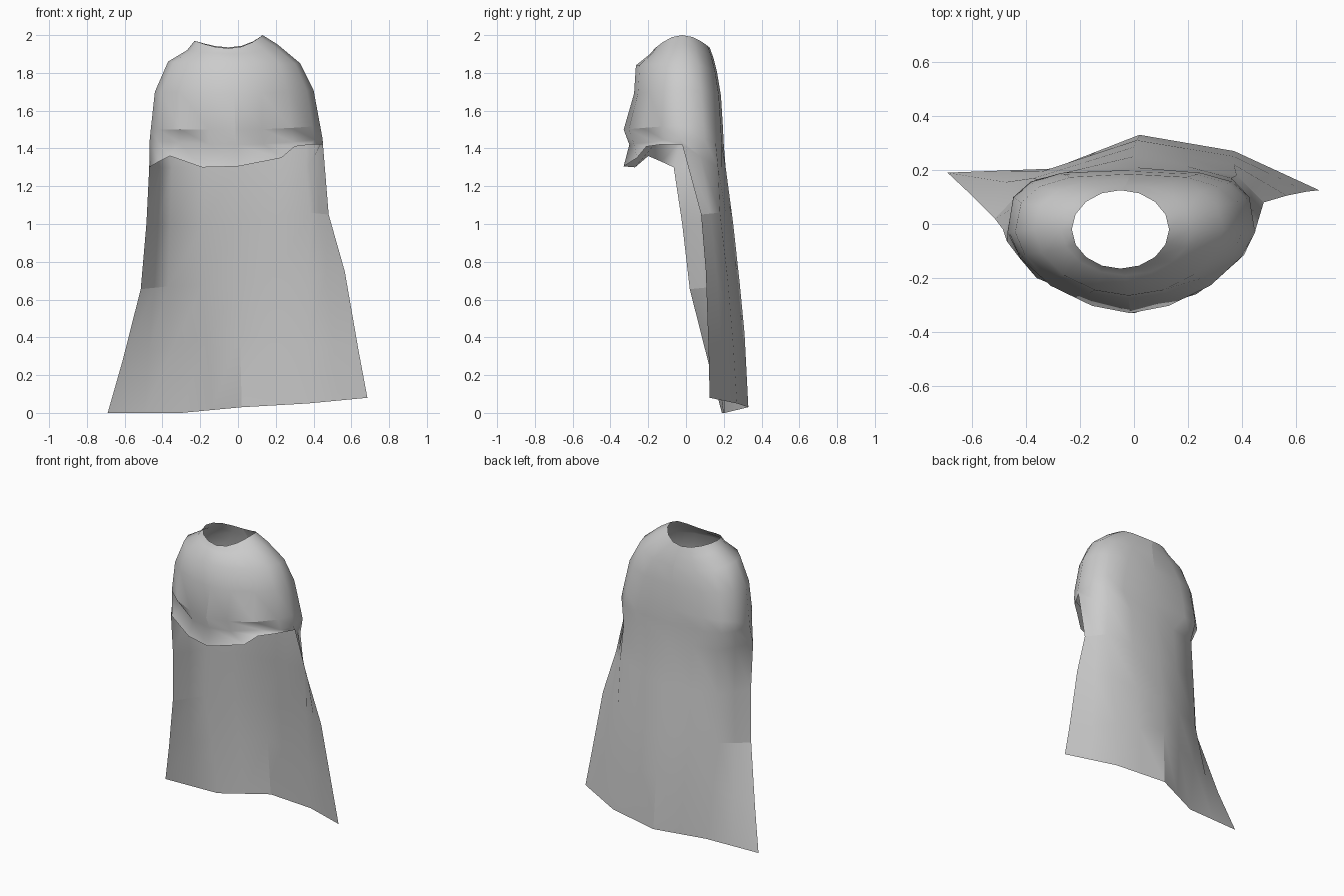
import bpy, bmesh, math

if "Cube" in bpy.data.objects:
    bpy.data.objects.remove(bpy.data.objects["Cube"])

N = 16  # columns: 0 = right, 4 = back, 8 = left, 12 = front
bm = bmesh.new()


def spow(v, e):
    return math.copysign(abs(v) ** e, v)


def ring(xl, xr, yf, yb, ym, z_left, z_right, z_front, z_back, e_back, e_front):
    """Closed, slightly lopsided shoulder section."""
    out = []
    for i in range(N):
        a = 2 * math.pi * i / N
        back = math.sin(a) > 0
        e = e_back if back else e_front
        c, s = spow(math.cos(a), e), spow(math.sin(a), e)
        x = (xl + xr) / 2 + c * (xr - xl) / 2
        y = ym + s * ((yb - ym) if back else (ym - yf))
        w = math.sin(a) ** 2
        t = (math.cos(a) + 1) / 2
        z_side = z_left + (z_right - z_left) * t
        out.append(bm.verts.new((x, y, z_side * (1 - w) + (z_back if back else z_front) * w)))
    return out


def panel_row(pts):
    """Nine points across the open back panel from five control points."""
    out = []
    for i in range(9):
        k = min(i // 2, 3)
        t = i / 2 - k
        out.append(bm.verts.new([a + (b - a) * t for a, b in zip(pts[k], pts[k + 1])]))
    return out


def bridge(a, b):
    for i in range(len(a) - 1):
        bm.faces.new((a[i], b[i], b[i + 1], a[i + 1]))


# Shoulder section, neck opening downwards
rings = [ring(*r) for r in (
    (-.23, .13, -.165, .125, -.02, 1.97, 2.0, 1.93, 1.935, 1.0, 1.0),
    (-.27, .21, -.19, .145, -.02, 1.92, 1.95, 1.90, 1.88, .9, 1.0),
    (-.37, .33, -.265, .165, -.02, 1.86, 1.85, 1.84, 1.80, .8, 1.08),
    (-.44, .40, -.275, .185, -.03, 1.70, 1.71, 1.69, 1.68, .7, 1.12),
    (-.462, .435, -.33, .195, -.03, 1.50, 1.52, 1.50, 1.52, .62, 1.2),
    (-.468, .448, -.30, .20, -.03, 1.44, 1.45, 1.42, 1.42, .6, 1.2))]
for a, b in zip(rings, rings[1:]):
    bridge(a + a[:1], b + b[:1])

# Two folds pressed into the lower front
for i, d in ((10, .05), (14, .04)):
    rings[-1][i].co.y += d

# Long back panel, right edge to left edge
rows = [panel_row(p) for p in (
    ((.45, -.02, 1.42), (.36, .17, 1.3), (0, .21, 1.3), (-.35, .155, 1.3), (-.47, -.065, 1.30)),
    ((.48, .08, 1.05), (.38, .18, 1.06), (0, .25, 1.0), (-.36, .165, 1.0), (-.485, -.02, 1.0)),
    ((.565, .105, .75), (.37, .22, .72), (0, .285, .68), (-.37, .17, .67), (-.515, .02, .655)),
    ((.64, .12, .32), (.37, .25, .36), (.01, .31, .42), (-.34, .195, .36), (-.61, .115, .28)),
    ((.685, .125, .08), (.37, .27, .05), (.02, .33, .03), (-.30, .205, .0), (-.69, .19, .0)))]
bridge(rings[-1][:9], rows[0])
for a, b in zip(rows, rows[1:]):
    bridge(a, b)

# Ragged front hem of the shoulder section, left to right
hem = [bm.verts.new(p) for p in (
    (-.42, -.13, 1.33), (-.36, -.20, 1.36), (-.19, -.27, 1.30), (0, -.33, 1.305),
    (.23, -.26, 1.35), (.30, -.21, 1.41), (.38, -.14, 1.42))]
bridge(rings[-1][8:] + rings[-1][:1], [rows[0][8]] + hem + [rows[0][0]])

bmesh.ops.recalc_face_normals(bm, faces=bm.faces)
for f in bm.faces:
    f.smooth = True

# Creases: chest, back of the neck, panel centre, chest folds, side tucks
for line in ([r[12] for r in rings[3:]], [r[4] for r in rings[:4]], [r[4] for r in rows[3:]],
             rings[4][9:12], rings[4][13:], rows[1][:3], rows[2][6:]):
    for a, b in zip(line, line[1:]):
        bm.edges.get((a, b)).smooth = False

me = bpy.data.meshes.new("cape")
bm.to_mesh(me)
bm.free()
bpy.context.collection.objects.link(bpy.data.objects.new("cape", me))
